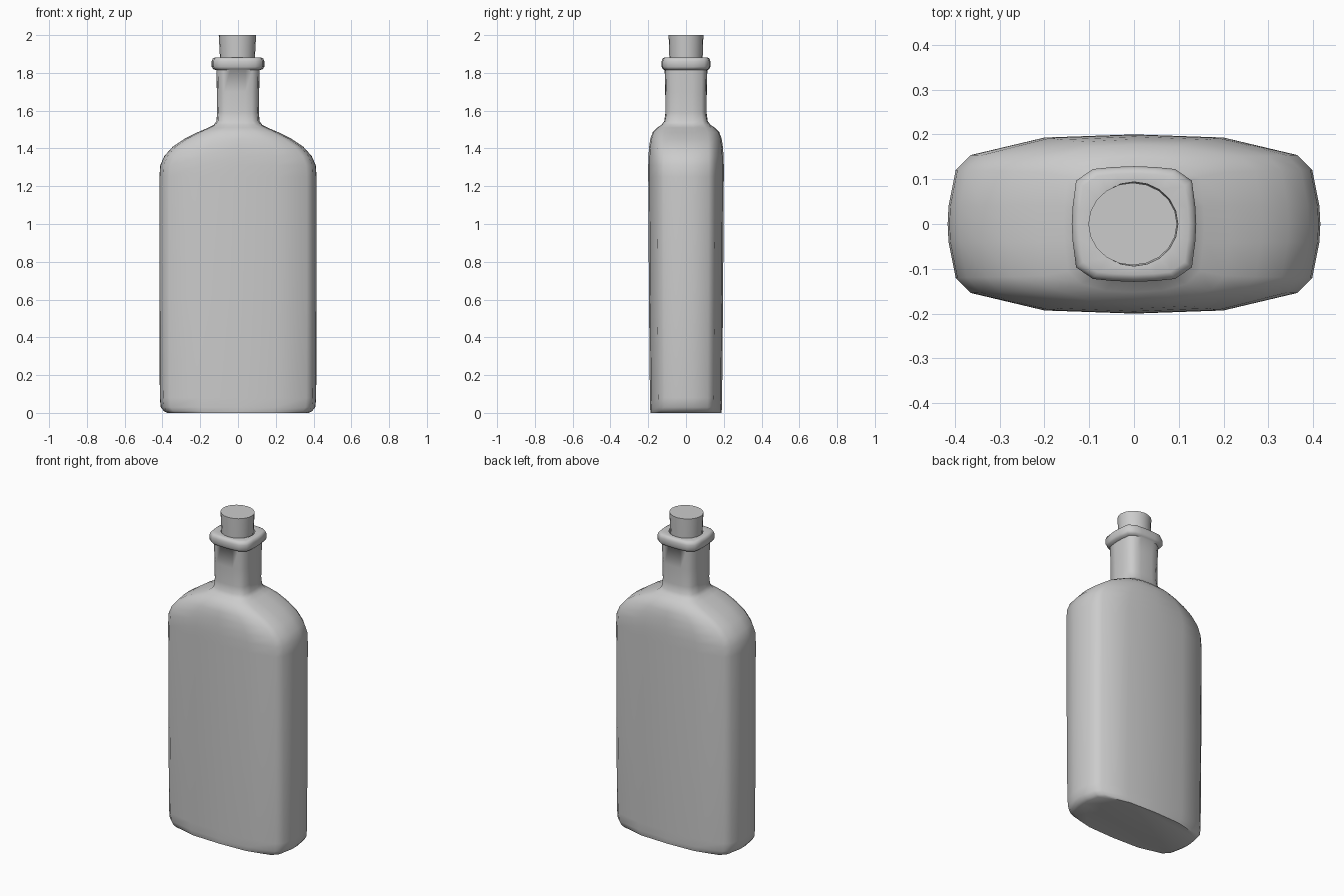
import bpy, bmesh
from math import radians

if "Cube" in bpy.data.objects:
    bpy.data.objects.remove(bpy.data.objects["Cube"])

# Quarter cross-sections in unit size, from the +x side round to the +y side
BODY = [(1, 0), (.995, .2), (.957, .6), (.875, .77), (.48, .965), (0, 1)]
NECK = [(1, 0), (.985, .3), (.93, .75), (.66, .95), (.35, .985), (0, 1)]
ROUND = [(1, 0), (.951, .309), (.809, .588), (.588, .809), (.309, .951), (0, 1)]


def mix(a, b, t):
    return [(p[0] + (q[0] - p[0]) * t, p[1] + (q[1] - p[1]) * t) for p, q in zip(a, b)]


def full_loop(q):
    # Mirror a quarter outline into a closed loop
    half = q + [(-x, y) for x, y in q[-2::-1]]
    return half + [(x, -y) for x, y in half[-2:0:-1]]


def loft(name, rings, angle, cx=0):
    # rings: (z, half width, half depth, quarter outline)
    bm = bmesh.new()
    loops = [[bm.verts.new((cx + x * hx, y * hy, z)) for x, y in full_loop(q)]
             for z, hx, hy, q in rings]
    n = len(loops[0])
    for a, b in zip(loops, loops[1:]):
        for i in range(n):
            j = (i + 1) % n
            bm.faces.new((a[i], a[j], b[j], b[i]))
    bm.faces.new(loops[0][::-1])
    bm.faces.new(loops[-1])
    bmesh.ops.recalc_face_normals(bm, faces=bm.faces)
    me = bpy.data.meshes.new(name)
    bm.to_mesh(me)
    bm.free()
    ob = bpy.data.objects.new(name, me)
    bpy.context.collection.objects.link(ob)
    bpy.ops.object.select_all(action='DESELECT')
    ob.select_set(True)
    bpy.context.view_layer.objects.active = ob
    bpy.ops.object.shade_smooth_by_angle(angle=radians(angle))
    return ob


# Flask: body, shoulders, neck, lip and the mouth holding the cork
profile = [
    (0, .375, .187, 0), (.01, .393, .189, 0), (.03, .409, .190, 0), (.08, .414, .191, 0),
    (.6, .416, .196, 0), (1.25, .416, .2, 0), (1.31, .412, .2, 0), (1.36, .39, .199, 0),
    (1.41, .345, .195, .05), (1.45, .285, .189, .15), (1.485, .215, .177, .35),
    (1.51, .157, .152, .6), (1.525, .128, .13, .8), (1.545, .114, .115, 1),
    (1.59, .111, .109, 1), (1.7, .112, .11, 1), (1.815, .115, .113, 1),
    (1.82, .132, .122, 1), (1.832, .139, .129, 1), (1.862, .139, .129, 1),
    (1.876, .134, .124, 1), (1.882, .122, .113, 1),
]
rings = [(z, hx, hy, mix(BODY, NECK, t)) for z, hx, hy, t in profile]
rings += [(1.88, .098, .094, ROUND), (1.8, .093, .091, ROUND), (1.7, .09, .09, ROUND)]
loft("bottle", rings, 60)

# Tapered cork
loft("cork", [(1.72, .084, .082, ROUND), (1.87, .092, .088, ROUND),
              (2, .099, .092, ROUND)], 40, cx=-.003)
